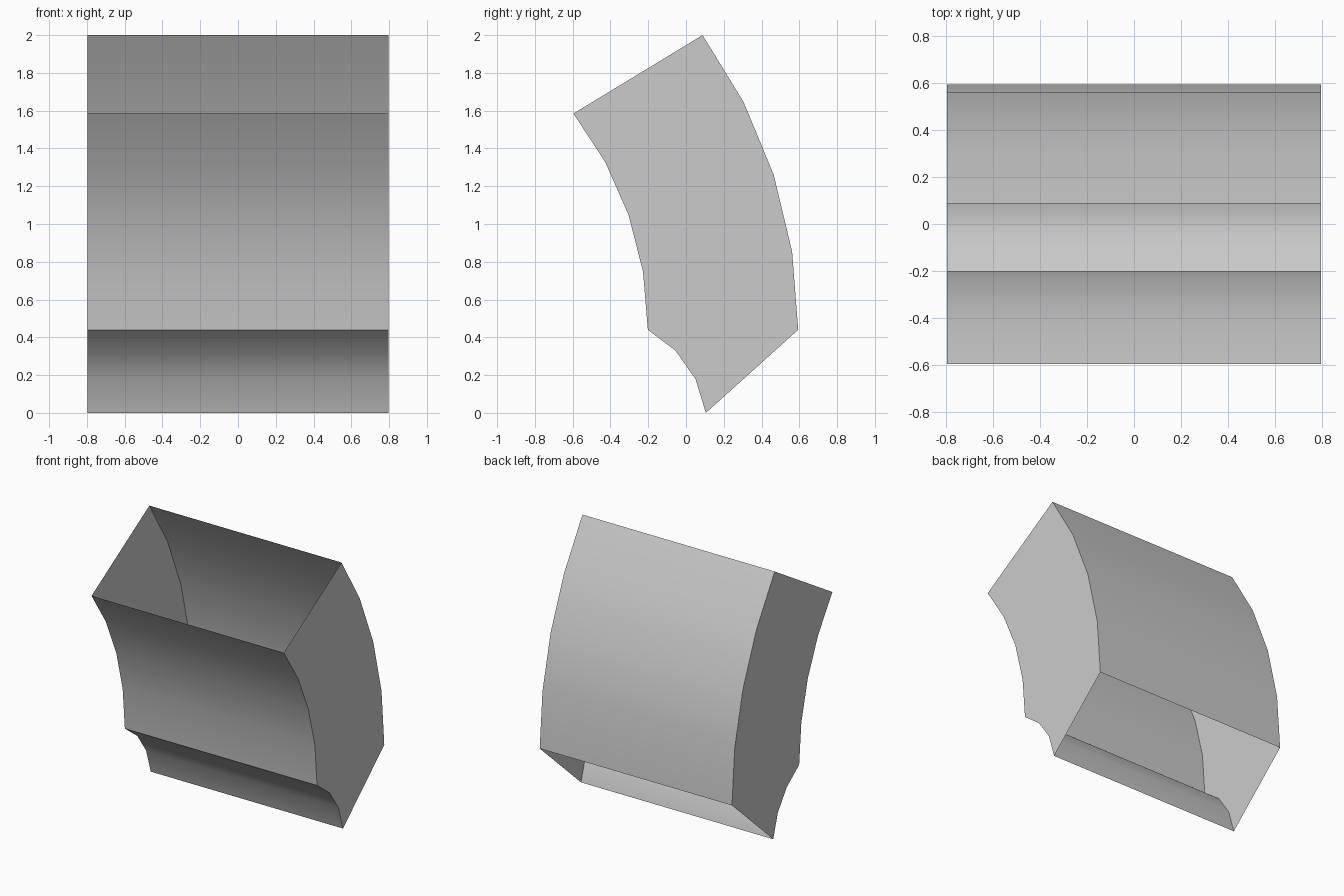
import bpy
import math
from mathutils import Vector

HALF_WIDTH = 0.797

if "Cube" in bpy.data.objects:
    bpy.data.objects.remove(bpy.data.objects["Cube"], do_unlink=True)

grey = bpy.data.materials.new("plain grey")
grey.use_nodes = True
colour = (0.6, 0.6, 0.6, 1)
grey.diffuse_color = colour
grey.node_tree.nodes["Principled BSDF"].inputs["Base Color"].default_value = colour


def arc(start, end, sweep, steps):
    """Points (y, z) on an arc; a positive sweep turns anticlockwise."""
    a, b = Vector(start), Vector(end)
    chord = b - a
    centre = (a + b) / 2 + Vector((-chord.y, chord.x)) / (2 * math.tan(math.radians(sweep) / 2))
    spoke = a - centre
    points = []
    for i in range(steps + 1):
        t = math.radians(sweep) * i / steps
        c, s = math.cos(t), math.sin(t)
        points.append(centre + Vector((c * spoke.x - s * spoke.y, s * spoke.x + c * spoke.y)))
    return points


def make(name, verts, faces):
    mesh = bpy.data.meshes.new(name)
    mesh.from_pydata(verts, [], faces)
    mesh.materials.append(grey)
    obj = bpy.data.objects.new(name, mesh)
    bpy.context.collection.objects.link(obj)
    return obj


def curved_panel(name, path):
    """Sheet that follows the path across the full width."""
    verts = [(x, p.x, p.y) for p in path for x in (-HALF_WIDTH, HALF_WIDTH)]
    faces = [(2 * i, 2 * i + 1, 2 * i + 3, 2 * i + 2) for i in range(len(path) - 1)]
    obj = make(name, verts, faces)
    bpy.ops.object.select_all(action='DESELECT')
    obj.select_set(True)
    bpy.context.view_layer.objects.active = obj
    bpy.ops.object.shade_smooth_by_angle(angle=math.radians(30))


# Outline of the sleeve, open at the top and at the slanted bottom
back = arc((0.088, 2.0), (0.594, 0.44), -36, 4)
cove = arc((0.105, 0.0), (-0.202, 0.44), 54, 3)
front = arc((-0.202, 0.44), (-0.596, 1.585), 38, 4)

# Curved sheets
curved_panel("back_panel", back)
curved_panel("lower_cove", cove)
curved_panel("front_panel", front)

# Flat side walls
outline = back + cove + front[1:]
for name, x in (("right_wall", -HALF_WIDTH), ("left_wall", HALF_WIDTH)):
    order = list(range(len(outline)))
    if x > 0:
        order.reverse()
    make(name, [(x, p.x, p.y) for p in outline], [order])
